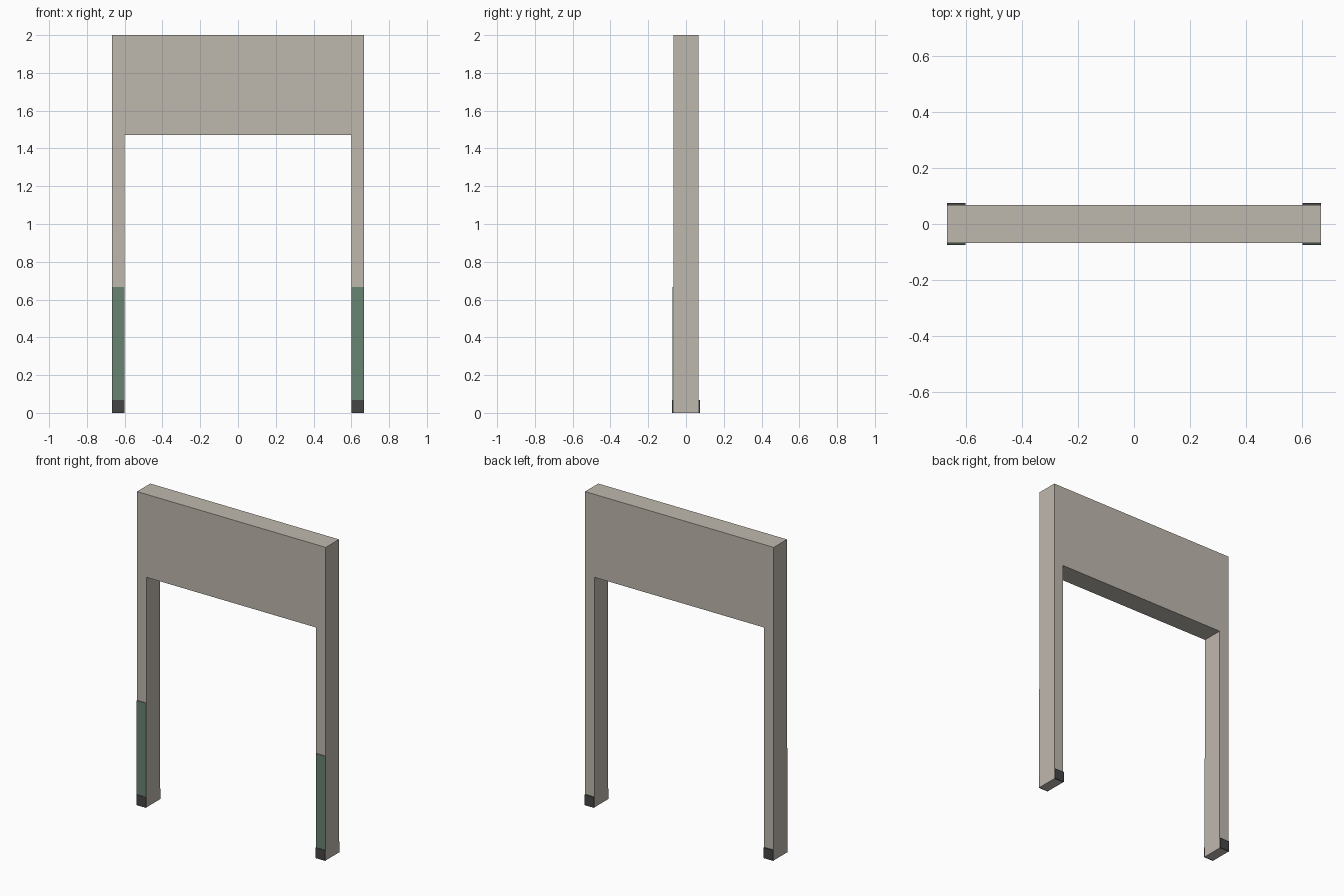
import bpy, bmesh

if "Cube" in bpy.data.objects:
    bpy.data.objects.remove(bpy.data.objects["Cube"])

W, H, D = 0.667, 2.0, 0.067      # half width, height, half depth
OPEN_X, OPEN_Z = 0.6, 1.47       # doorway half width and head height
BASE_Z, TILE_Z = 0.067, 0.667


def material(name, rgb):
    m = bpy.data.materials.new(name)
    m.diffuse_color = (*rgb, 1)
    m.use_nodes = True
    m.node_tree.nodes["Principled BSDF"].inputs["Base Color"].default_value = m.diffuse_color
    return m


def prism(name, outline, y0, y1, mat):
    """Extrude an x/z outline from y0 to y1."""
    bm = bmesh.new()
    face = bm.faces.new([bm.verts.new((x, y0, z)) for x, z in outline])
    ext = bmesh.ops.extrude_face_region(bm, geom=[face])
    verts = [v for v in ext["geom"] if isinstance(v, bmesh.types.BMVert)]
    bmesh.ops.translate(bm, vec=(0, y1 - y0, 0), verts=verts)
    bmesh.ops.recalc_face_normals(bm, faces=bm.faces)
    me = bpy.data.meshes.new(name)
    bm.to_mesh(me)
    bm.free()
    me.materials.append(mat)
    ob = bpy.data.objects.new(name, me)
    bpy.context.collection.objects.link(ob)
    return ob


def rect(x0, x1, z0, z1):
    return [(x0, z0), (x1, z0), (x1, z1), (x0, z1)]


plaster = material("plaster", (0.52, 0.48, 0.42))
tile = material("green_tile", (0.14, 0.23, 0.17))
dark = material("dark_skirting", (0.06, 0.06, 0.06))

# Wall with doorway opening
prism("doorway_wall",
      [(-W, 0), (-OPEN_X, 0), (-OPEN_X, OPEN_Z), (OPEN_X, OPEN_Z),
       (OPEN_X, 0), (W, 0), (W, H), (-W, H)], -D, D, plaster)

# Wainscot on the front, skirting on both faces of each jamb
for side, s in (("left", -1), ("right", 1)):
    x0, x1 = sorted((s * OPEN_X, s * W))
    prism(f"{side}_wainscot", rect(x0, x1, BASE_Z, TILE_Z), -D - 0.004, -D, tile)
    for face, f in (("front", -1), ("back", 1)):
        prism(f"{side}_{face}_skirting", rect(x0, x1, 0, BASE_Z),
              f * D, f * (D + 0.007), dark)
